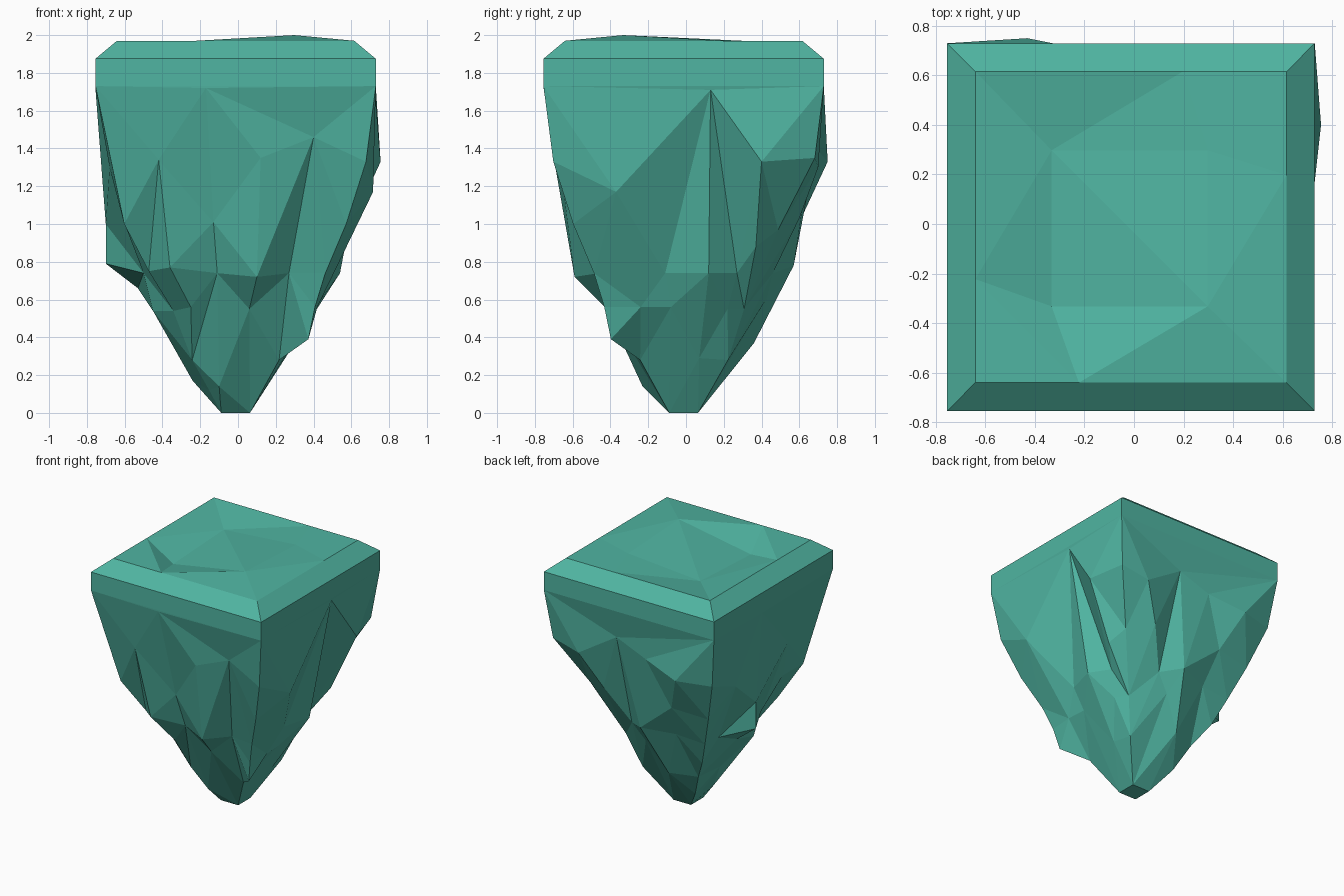
import bpy, bmesh
from mathutils import Vector
from mathutils.geometry import delaunay_2d_cdt

if "Cube" in bpy.data.objects:
    bpy.data.objects.remove(bpy.data.objects["Cube"])

OFF = -0.0125  # the slab sits slightly off centre; bulges balance it

mat = bpy.data.materials.new("teal rock")
mat.diffuse_color = (0.08, 0.46, 0.36, 1)
mat.use_nodes = True
mat.node_tree.nodes["Principled BSDF"].inputs["Base Color"].default_value = mat.diffuse_color

# corner profiles: (height, half width)
FRONT_LEFT = [(1.875, .742), (1.73, .742), (1.0, .59), (.75, .46), (.54, .33), (.28, .23), (.12, .14), (0, .076)]
FRONT_RIGHT = [(1.875, .742), (1.73, .742), (1.33, .69), (1.0, .585), (.74, .475),
               (.56, .42), (.39, .385), (.28, .23), (0, .076)]
BACK_RIGHT = [(1.875, .742), (1.73, .742), (1.35, .695), (.97, .50), (.55, .32), (.28, .235), (0, .076)]
BACK_LEFT = [(1.875, .742), (1.73, .742), (1.33, .69), (1.0, .58), (.74, .48),
             (.54, .40), (.36, .29), (.17, .2), (0, .076)]

# chiselled points per side: (across as seen from outside, height, distance out)
FRONT = [(-.17, 1.72, .754), (-.42, 1.34, .685), (.12, 1.35, .70), (.4, 1.46, .685),
         (-.13, 1.01, .59), (-.36, .77, .575), (-.25, .56, .43), (-.11, .74, .50),
         (.1, .72, .59), (.27, .74, .46), (.06, .55, .42), (-.1, .14, .23)]
RIGHT = [(-.37, 1.17, .715), (.13, 1.71, .725), (-.11, .74, .48), (.12, .74, .54),
         (.27, .74, .44), (.4, 1.33, .755), (.37, .88, .55), (-.24, .56, .42),
         (-.08, .56, .41), (.22, .55, .37), (.07, .29, .25)]
BACK = [(-.45, 1.3, .70), (-.13, 1.5, .68), (.13, 1.4, .69), (.43, 1.33, .75),
        (-.3, 1.03, .60), (0, .78, .57), (-.15, .74, .46), (.25, .76, .48),
        (.3, 1.03, .61), (-.05, .61, .43), (.1, .37, .36)]
LEFT = [(-.13, 1.72, .755), (-.35, 1.2, .68), (-.13, 1.0, .70), (-.13, .79, .70),
        (-.12, .66, .53), (.3, 1.3, .68), (.35, 1.0, .60), (.22, .74, .50),
        (.2, .54, .45), (-.05, .36, .33), (-.28, .72, .48), (0, .17, .24)]

# side: points, corner on its left and right, ridges and grooves (pairs of
# points), turn into place
SIDES = [
    (FRONT, FRONT_LEFT, FRONT_RIGHT, [(0, 4), (0, 1), (2, 4), (3, 9), (3, 8)],
     lambda u, o, z: (u, -o, z)),
    (RIGHT, FRONT_RIGHT, BACK_RIGHT, [(0, 1), (1, 2), (1, 3), (1, 4), (4, 5), (5, 6)],
     lambda u, o, z: (o, u, z)),
    (BACK, BACK_RIGHT, BACK_LEFT, [], lambda u, o, z: (-u, o, z)),
    (LEFT, BACK_LEFT, FRONT_LEFT, [(0, 2)], lambda u, o, z: (-o, -u, z)),
]

bm = bmesh.new()


def triangulate(points, border, place, creases, squash=1):
    """Fill a flat outline containing free points, then lift into space."""
    flat = [Vector((p[0], p[1] * squash)) for p in points]
    res = delaunay_2d_cdt(flat, creases, [list(range(border))], 1, 1e-5)
    verts = [bm.verts.new(place(points[o[0]])) for o in res[3]]
    for f in res[2]:
        bm.faces.new([verts[i] for i in f])


# four chiselled sides; squashing the height favours long upright facets
for chips, left, right, ridges, turn in SIDES:
    edge = [(-c, z, c) for z, c in left] + [(c, z, c) for z, c in reversed(right)]

    def place(p):
        x, y, z = turn(p[0], p[2], p[1])
        return (x, y, z) if p in chips else (x + OFF, y + OFF, z)

    n = len(edge)
    creases = [(1, n - 2)] + [(n + a, n + b) for a, b in ridges]
    triangulate(edge + chips, n, place, creases, .5)

# sloping bevel around the top and small flat tip below
SIGNS = [(-1, -1), (1, -1), (1, 1), (-1, 1)]


def square(half, z):
    return [bm.verts.new((sx * half + OFF, sy * half + OFF, z)) for sx, sy in SIGNS]


low, high = square(.742, 1.875), square(.628, 1.97)
for i in range(4):
    j = (i + 1) % 4
    bm.faces.new((low[i], low[j], high[j], high[i]))
bm.faces.new(list(reversed(square(.076, 0))))

# gently dented top
h = .628
rim = [(-h, -h, 1.97), (-.21, -h, 1.97), (h, -h, 1.97), (h, .21, 1.97),
       (h, h, 1.97), (.21, h, 1.97), (-h, h, 1.97), (-h, -.21, 1.97)]
dents = [(-.32, -.32, 1.89), (.31, -.32, 2.0), (.31, .31, 1.97), (-.32, .31, 1.92)]
triangulate(rim + dents, len(rim), lambda p: (p[0] + OFF, p[1] + OFF, p[2]), [(7, 1), (3, 5)])

bmesh.ops.remove_doubles(bm, verts=bm.verts, dist=1e-4)
bmesh.ops.recalc_face_normals(bm, faces=bm.faces)
mesh = bpy.data.meshes.new("floating_rock")
bm.to_mesh(mesh)
bm.free()
rock = bpy.data.objects.new("floating_rock", mesh)
bpy.context.collection.objects.link(rock)
mesh.materials.append(mat)
